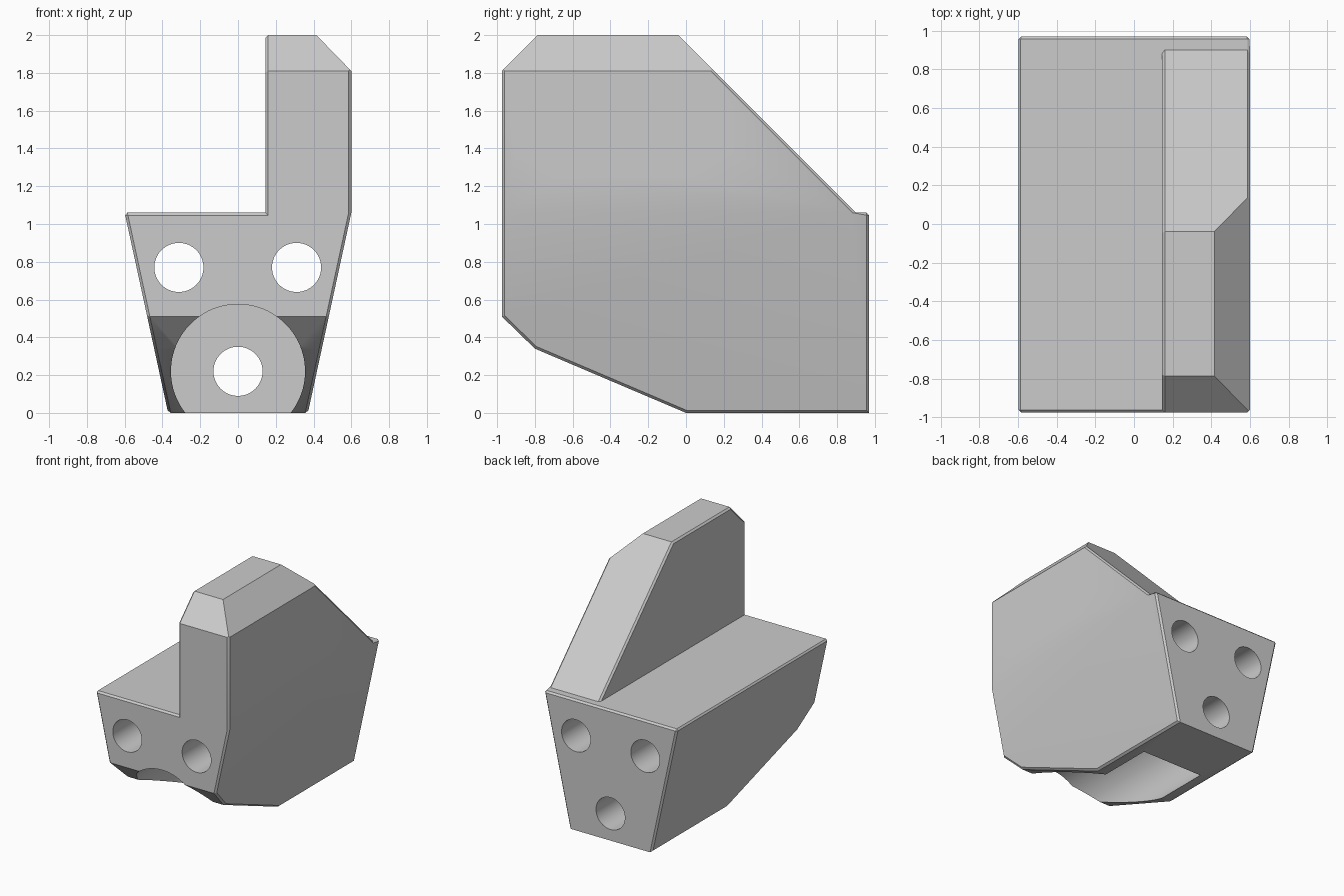
import bpy, bmesh, math
from mathutils import Matrix, Vector

cube = bpy.data.objects.get("Cube")
if cube:
    bpy.data.objects.remove(cube)

grey = bpy.data.materials.new("light grey plastic")
grey.use_nodes = True
colour = (0.6, 0.6, 0.6, 1)
grey.diffuse_color = colour
for node in grey.node_tree.nodes:
    if node.type == 'BSDF_PRINCIPLED':
        node.inputs["Base Color"].default_value = colour


def make_object(name, bm):
    bmesh.ops.recalc_face_normals(bm, faces=bm.faces)
    mesh = bpy.data.meshes.new(name)
    bm.to_mesh(mesh)
    bm.free()
    mesh.materials.append(grey)
    obj = bpy.data.objects.new(name, mesh)
    bpy.context.collection.objects.link(obj)
    return obj


def prism(name, points, offset):
    """Extrude a closed outline symmetrically by offset on both sides."""
    bm = bmesh.new()
    face = bm.faces.new([bm.verts.new(Vector(p) - Vector(offset)) for p in points])
    new = bmesh.ops.extrude_face_region(bm, geom=[face])["geom"]
    verts = [g for g in new if isinstance(g, bmesh.types.BMVert)]
    bmesh.ops.translate(bm, verts=verts, vec=Vector(offset) * 2)
    return make_object(name, bm)


def rod(name, axis, start, end, centre, r1, r2=None, sides=64):
    """Round or polygonal cutter along x or y between two positions."""
    bm = bmesh.new()
    bmesh.ops.create_cone(bm, cap_ends=True, segments=sides, radius1=r1,
                          radius2=r2 or r1, depth=end - start)
    mid = (start + end) / 2
    if axis == 'X':
        # Turn a corner of the polygon toward +y
        turn = Matrix.Rotation(math.pi / 2, 4, 'Y') @ Matrix.Rotation(math.pi / 2, 4, 'Z')
        place = Matrix.Translation((mid, *centre))
    else:
        turn = Matrix.Rotation(-math.pi / 2, 4, 'X')
        place = Matrix.Translation((centre[0], mid, centre[1]))
    bm.transform(place @ turn)
    return make_object(name, bm)


def combine(target, cutter, operation):
    cutter.hide_render = True
    mod = target.modifiers.new("cut", 'BOOLEAN')
    mod.operation, mod.solver, mod.object = operation, 'EXACT', cutter
    bpy.context.view_layer.update()
    graph = bpy.context.evaluated_depsgraph_get()
    mesh = bpy.data.meshes.new_from_object(target.evaluated_get(graph))
    target.modifiers.clear()
    target.data = mesh
    bpy.data.objects.remove(cutter)


# Bracket body: front outline crossed with side outline
front = [(-.37, 0), (.37, 0), (.6, 1.06), (.6, 1.81), (.415, 2),
         (.145, 2), (.145, 1.06), (-.6, 1.06)]
side = [(-.975, .51), (-.8, .34), (0, 0), (.97, 0), (.97, 1.06),
        (.9, 1.06), (-.04, 2), (-.785, 2), (-.975, 1.81)]
body = prism("bracket", [(x, 0, z) for x, z in front], (0, 1.2, 0))
outline = prism("side_outline", [(0, y, z) for y, z in side], (1, 0, 0))
combine(body, outline, 'INTERSECT')

# Small chamfers around the side faces and along the shelf ends
bm = bmesh.new()
bm.from_mesh(body.data)
bmesh.ops.remove_doubles(bm, verts=bm.verts, dist=0.0005)
bmesh.ops.dissolve_limit(bm, angle_limit=math.radians(1), verts=bm.verts, edges=bm.edges)
bm.normal_update()
chamfered = []
for e in bm.edges:
    if len(e.link_faces) != 2 or e.calc_face_angle_signed() < math.radians(30):
        continue
    a, b = (f.normal for f in e.link_faces)
    flank = max(abs(a.x), abs(b.x)) > .9 and min(abs(a.x), abs(b.x)) < .3
    shelf = (max(a.z, b.z) > .9 and max(abs(a.y), abs(b.y)) > .9
             and e.verts[0].co.z < 1.5)
    if flank or shelf:
        chamfered.append(e)
bmesh.ops.bevel(bm, geom=chamfered, offset=.014, offset_type='OFFSET',
                segments=1, profile=.5, affect='EDGES', clamp_overlap=True)
bm.to_mesh(body.data)
bm.free()

# Large round recess under the front, and three through holes
combine(body, rod("recess", 'Y', -1.2, .45, (0, .22), .355, sides=96), 'DIFFERENCE')
for centre in [(0, .22), (-.313, .77), (.31, .77)]:
    combine(body, rod("long_hole", 'Y', -1.3, 1.3, centre, .13), 'DIFFERENCE')

# Wall holes with hexagonal nut pockets and flared rims
for y in (-.665, -.04):
    centre = (y, 1.535)
    combine(body, rod("wall_hole", 'X', 0, 1, centre, .128), 'DIFFERENCE')
    combine(body, rod("nut_pocket", 'X', .4, .7, centre, .258, sides=6), 'DIFFERENCE')
    combine(body, rod("pocket_rim", 'X', .585, .615, centre, .258, .292, 6), 'DIFFERENCE')

bpy.ops.object.select_all(action='DESELECT')
body.select_set(True)
bpy.context.view_layer.objects.active = body
bpy.ops.object.shade_smooth_by_angle(angle=math.radians(30))
